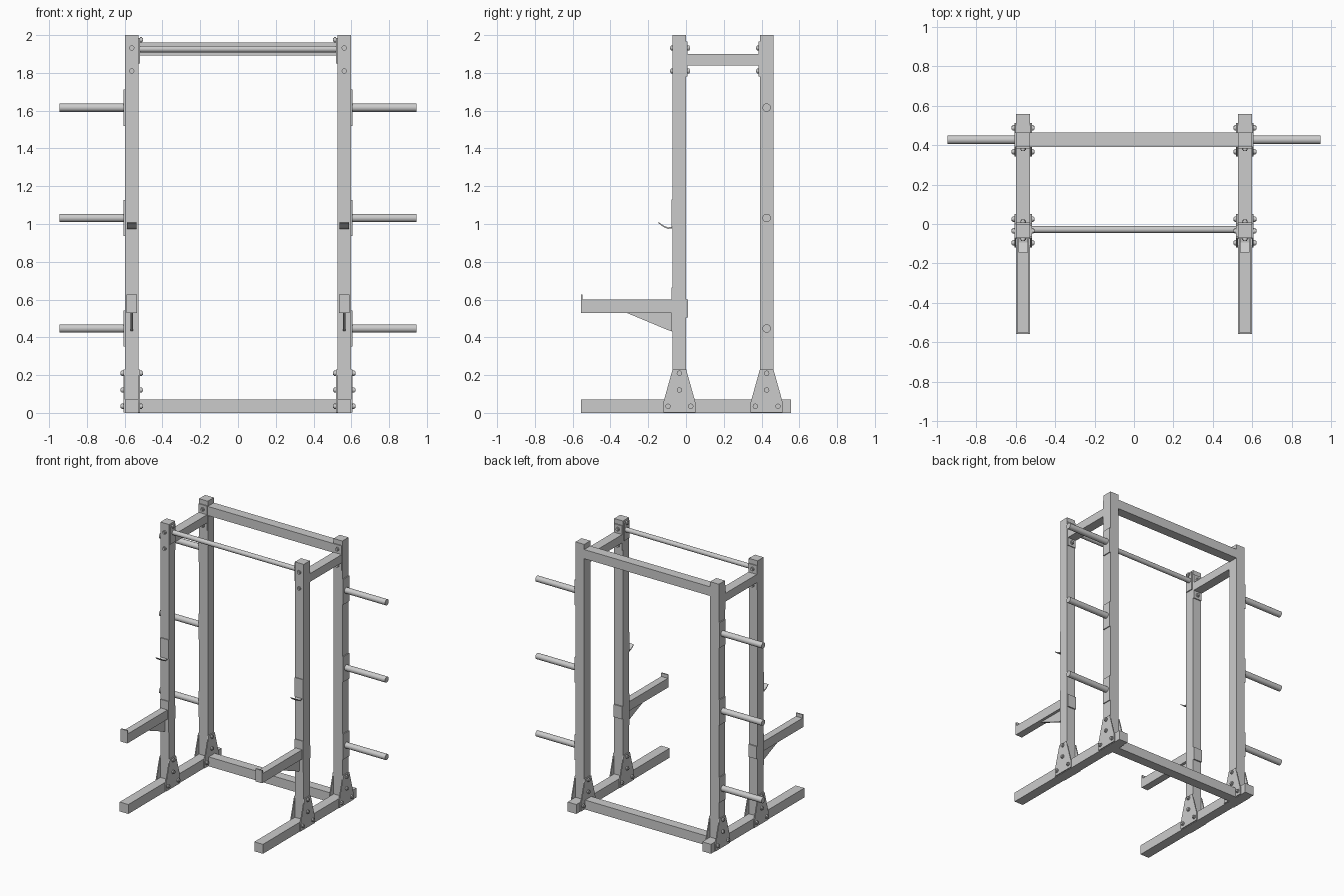
import bpy, bmesh
from mathutils import Vector

if "Cube" in bpy.data.objects:
    bpy.data.objects.remove(bpy.data.objects["Cube"])

X = 0.5625          # upright centre line
W = 0.0725          # tube width
YF, YR = -0.035, 0.427


def finish(name, bm):
    bmesh.ops.recalc_face_normals(bm, faces=bm.faces)
    me = bpy.data.meshes.new(name)
    bm.to_mesh(me)
    bm.free()
    ob = bpy.data.objects.new(name, me)
    bpy.context.collection.objects.link(ob)
    return ob


def box(name, x0, x1, y0, y1, z0, z1):
    bm = bmesh.new()
    bmesh.ops.create_cube(bm, size=1)
    lo, hi = Vector((min(x0, x1), y0, z0)), Vector((max(x0, x1), y1, z1))
    for v in bm.verts:
        v.co = (lo + hi) / 2 + v.co * (hi - lo)
    return finish(name, bm)


def rod(name, a, b, r, n=32):
    a, b = Vector(a), Vector(b)
    bm = bmesh.new()
    bmesh.ops.create_cone(bm, cap_ends=True, segments=n, radius1=r, radius2=r, depth=(b - a).length)
    rot = (b - a).to_track_quat('Z', 'Y')
    for v in bm.verts:
        v.co = (a + b) / 2 + rot @ v.co
    for f in bm.faces:
        f.smooth = len(f.verts) == 4
    for e in bm.edges:
        e.smooth = all(len(f.verts) == 4 for f in e.link_faces)
    return finish(name, bm)


def bolt(name, p, d):
    # washer-sized head with a smaller tip
    p, d = Vector(p), Vector(d)
    rod(name + "_head", p, p + d * 0.009, 0.014, 16)
    rod(name + "_tip", p + d * 0.009, p + d * 0.014, 0.009, 16)


def slab(name, x0, x1, profile):
    # y-z profile extruded along x
    bm = bmesh.new()
    f = bm.faces.new([bm.verts.new((x0, y, z)) for y, z in profile])
    r = bmesh.ops.extrude_face_region(bm, geom=[f])
    for v in r["geom"]:
        if isinstance(v, bmesh.types.BMVert):
            v.co.x = x1
    return finish(name, bm)


H = W / 2
for s, side in ((-1, "left"), (1, "right")):
    c = s * X
    inner, outer = s * (X - H), s * (X + H)

    def tube(name, y0, y1, z0, z1, w=W):
        return box(f"{side}_{name}", c - w / 2, c + w / 2, y0, y1, z0, z1)

    # Frame tubes
    tube("base_rail", -0.557, 0.557, 0, 0.071)
    tube("front_upright", YF - H, YF + H, 0.071, 2)
    tube("rear_upright", YR - H, YR + H, 0.071, 2)
    tube("top_side_rail", YF + H + 0.007, YR - H - 0.007, 1.838, 1.9, 0.07)

    # Flanges and bolts of the top side rail
    tube("front_rail_flange", YF + H, YF + H + 0.007, 1.78, 1.965, 0.07)
    tube("rear_rail_flange", YR - H - 0.007, YR - H, 1.78, 1.965, 0.07)
    for z in (1.932, 1.81):
        bolt(f"{side}_rail_bolt_front", (c, YF - H, z), (0, -1, 0))
        bolt(f"{side}_rail_bolt_mid", (c, YF + H + 0.007, z), (0, 1, 0))
        bolt(f"{side}_rail_bolt_rear", (c, YR - H - 0.007, z), (0, -1, 0))

    # Foot gussets on both faces of each upright
    for yc, end in ((YF, "front"), (YR, "rear")):
        prof = [(yc - 0.085, 0.003), (yc + 0.085, 0.003), (yc + 0.085, 0.055),
                (yc + H, 0.229), (yc - H, 0.229), (yc - 0.085, 0.055)]
        for face, d, where in ((outer, s, "outer"), (inner, -s, "inner")):
            name = f"{side}_{end}_{where}_gusset"
            slab(name, face, face + d * 0.008, prof)
            for dy, z in ((0, 0.21), (0, 0.121), (-0.06, 0.035), (0.06, 0.035)):
                bolt(name + "_bolt", (face + d * 0.008, yc + dy, z), (d, 0, 0))

    # Plate storage pegs
    for z in (0.447, 1.032, 1.616):
        tube_end = outer + s * 0.007
        box(f"{side}_peg_plate", outer, tube_end, YR - H, YR + H, z - 0.096, z + 0.096)
        rod(f"{side}_storage_peg", (tube_end, YR, z), (s * 0.945, YR, z), 0.022)

    # Pull-up bar bracket
    box(f"{side}_bar_bracket", inner, inner - s * 0.008, YF - 0.028, YF + 0.03, 1.85, 1.985)
    bolt(f"{side}_bar_bolt", (inner - s * 0.008, YF, 1.975), (-s, 0, 0))

    # Bar hook: bent strip
    tube("hook_plate", YF - H - 0.006, YF - H, 0.985, 1.13, 0.07)
    slab(f"{side}_bar_hook", c - 0.024, c + 0.024,
         [(-0.074, 0.985), (-0.095, 0.982), (-0.12, 0.992), (-0.145, 1.01),
          (-0.145, 1.004), (-0.12, 0.984), (-0.095, 0.974), (-0.074, 0.977)])

    # Safety arm
    tube("arm_front_plate", YF - H - 0.006, YF - H, 0.43, 0.665, 0.07)
    tube("arm_back_plate", YF + H, YF + H + 0.009, 0.505, 0.6, 0.07)
    tube("safety_arm", -0.55, YF - H, 0.53, 0.6, 0.055)
    tube("arm_end_stop", -0.557, -0.547, 0.53, 0.626, 0.055)
    slab(f"{side}_arm_brace", c - 0.007, c + 0.007,
         [(-0.315, 0.53), (-0.072, 0.53), (-0.072, 0.432), (-0.09, 0.436)])

# Cross members and pull-up bar
E = X - H
box("rear_bottom_crossmember", -E, E, YR - H, YR + H, 0, 0.071)
box("rear_top_crossmember", -E, E, YR - H, YR + H, 1.892, 1.961)
rod("pull_up_bar", (-E, -0.028, 1.926), (E, -0.028, 1.926), 0.0175)
